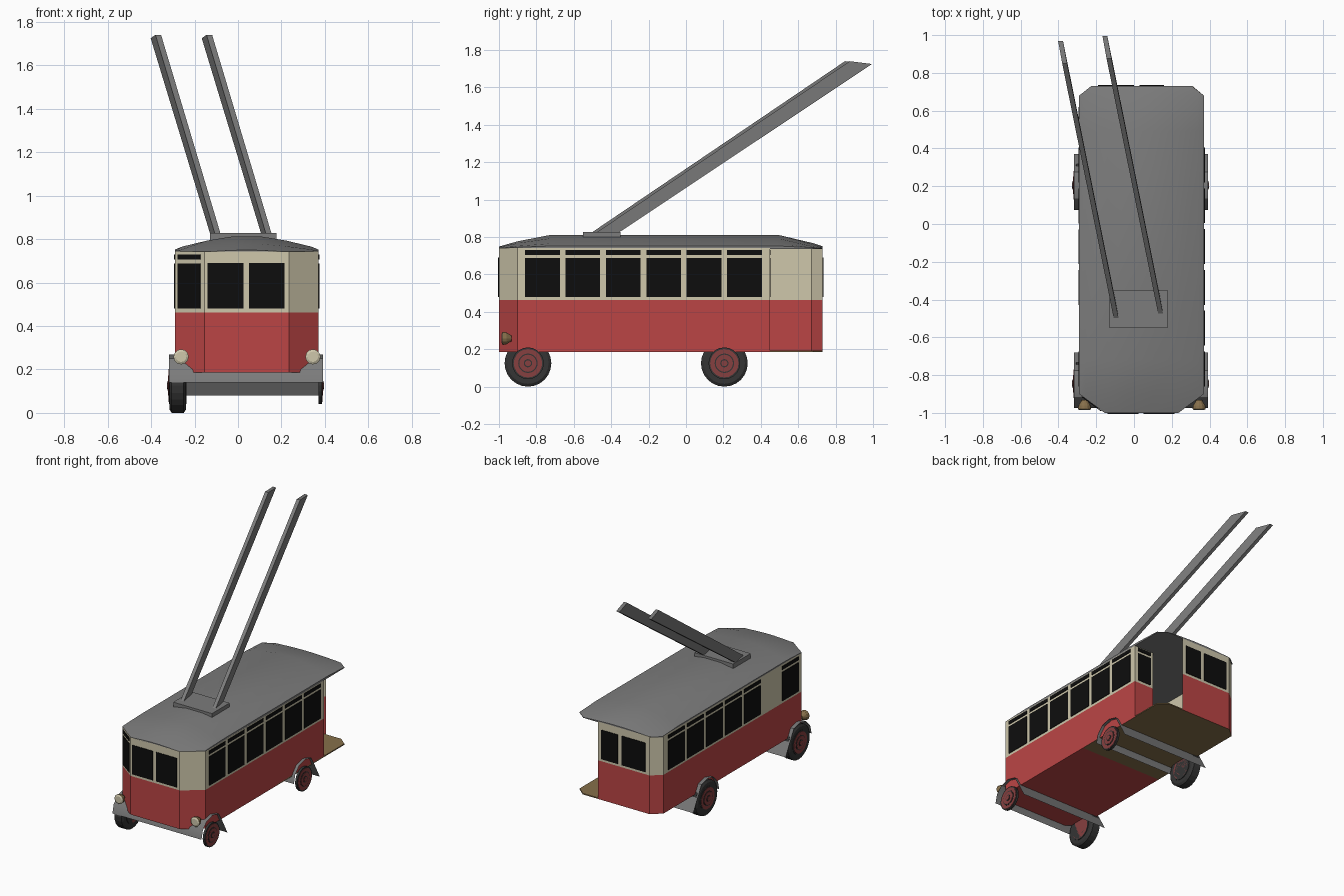
import bpy, bmesh, math
from mathutils import Vector

cube = bpy.data.objects.get("Cube")
if cube:
    bpy.data.objects.remove(cube)


def material(name, r, g, b):
    m = bpy.data.materials.new(name)
    m.use_nodes = True
    m.diffuse_color = (r, g, b, 1)
    bsdf = next(n for n in m.node_tree.nodes if n.type == 'BSDF_PRINCIPLED')
    bsdf.inputs["Base Color"].default_value = (r, g, b, 1)
    bsdf.inputs["Roughness"].default_value = 0.8
    return m


RED = material("body red", 0.5, 0.06, 0.06)
CREAM = material("cream", 0.62, 0.57, 0.41)
GREY = material("roof grey", 0.2, 0.2, 0.2)
BLACK = material("window black", 0.004, 0.004, 0.004)
BROWN = material("floor brown", 0.24, 0.16, 0.07)
TYRE = material("tyre rubber", 0.035, 0.035, 0.035)
HUB = material("hub red", 0.24, 0.05, 0.05)


def build(name, verts, faces, mats, rule=None, fix=True, smooth=False):
    mesh = bpy.data.meshes.new(name)
    mesh.from_pydata(verts, [], faces)
    ob = bpy.data.objects.new(name, mesh)
    bpy.context.collection.objects.link(ob)
    for m in mats:
        mesh.materials.append(m)
    if fix:
        bm = bmesh.new()
        bm.from_mesh(mesh)
        bmesh.ops.recalc_face_normals(bm, faces=bm.faces)
        bm.to_mesh(mesh)
        bm.free()
    if rule:
        for p in mesh.polygons:
            p.material_index = rule(p)
    if smooth:
        bpy.ops.object.select_all(action='DESELECT')
        ob.select_set(True)
        bpy.context.view_layer.objects.active = ob
        bpy.ops.object.shade_smooth_by_angle(angle=math.radians(30))
    return ob


def loft(name, rings, mats, **kw):
    # closed solid through a row of equal rings
    n = len(rings[0])
    verts = [v for r in rings for v in r]
    faces = [(k * n + i, k * n + (i + 1) % n, (k + 1) * n + (i + 1) % n, (k + 1) * n + i)
             for k in range(len(rings) - 1) for i in range(n)]
    faces += [tuple(range(n)), tuple(range(len(verts) - n, len(verts)))]
    return build(name, verts, faces, mats, **kw)


def round_part(name, axis, center, steps, mats, sides=20, **kw):
    # steps are (position along axis, radius)
    rings = []
    for t, r in steps:
        ring = []
        for i in range(sides):
            a = 2 * math.pi * i / sides
            c, s = r * math.cos(a), r * math.sin(a)
            off = (t, c, s) if axis == 'X' else (c, t, s)
            ring.append(Vector(center) + Vector(off))
        rings.append(ring)
    return loft(name, rings, mats, **kw)


MID = 0.04
FLOOR, BELT, EAVE = 0.185, 0.463, 0.742

# Body walls, open at the rear platform
path = [(0.21, 0.45), (0.37, 0.45), (0.37, -0.9), (0.235, -1), (-0.155, -1),
        (-0.29, -0.9), (-0.29, 0.67), (-0.22, 0.73), (0.19, 0.73)]
n = len(path)
verts = [(x, y, z) for z in (FLOOR, BELT, EAVE) for x, y in path]
faces = [(k * n + i + 1, k * n + i, (k + 1) * n + i, (k + 1) * n + i + 1)
         for k in range(2) for i in range(n - 1)]
build("body_walls", verts, faces, [RED, CREAM],
      rule=lambda p: int(p.center.z > BELT), fix=False)


# Windows as thin plates on a wall segment
def window(name, seg, start, width, z0, z1):
    a, b = Vector((*path[seg], 0)), Vector((*path[seg + 1], 0))
    d = (b - a).normalized()
    out = Vector((-d.y, d.x, 0))
    p, q = a + d * start, a + d * (start + width)
    rings = [[v + out * o + Vector((0, 0, z)) for v, z in ((p, z0), (q, z0), (q, z1), (p, z1))]
             for o in (0.001, 0.005)]
    loft(name, rings, [BLACK])


def paned(name, seg, start, width):
    window(name, seg, start, width, 0.48, 0.688)
    window(name + "_vent", seg, start, width, 0.705, 0.73)


for i in range(6):
    paned(f"left_window_{i}", 1, 0.045 + 0.216 * i, 0.185)
for i in (0, 1, 2, 3, 4, 6):
    paned(f"right_window_{i}", 5, 1.57 - 0.05 - 0.216 * i - 0.185, 0.185)
paned("corner_window", 4, 0.02, 0.13)
paned("bulkhead_window", 0, 0.025, 0.11)
for i, s in enumerate((0.02, 0.21)):
    window(f"front_window_{i}", 3, s, 0.165, 0.48, 0.69)
window("rear_window_wide", 7, 0.03, 0.19, 0.48, 0.69)
window("rear_window_narrow", 7, 0.25, 0.13, 0.48, 0.69)

# Floor with brown rear platform
SPLIT = -0.09
front = [(0.37, SPLIT), (0.37, -0.9), (0.235, -1), (-0.155, -1), (-0.29, -0.9), (-0.29, SPLIT)]
rear = [(-0.29, SPLIT), (-0.29, 0.67), (-0.22, 0.73), (0.31, 0.73), (0.37, 0.68), (0.37, SPLIT)]
for name, outline, mat in (("front_floor", front, RED), ("rear_platform", rear, BROWN)):
    loft(name, [[(x, y, z) for x, y in outline] for z in (FLOOR, FLOOR + 0.008)], [mat])

# Arched roof with sloping ends
arch = [(-1, 0), (-1, 0.2), (-0.9, 0.38), (-0.55, 0.75), (-0.2, 1),
        (0.2, 1), (0.55, 0.75), (0.9, 0.38), (1, 0.2), (1, 0)]
stations = [(-1, 0.195, 0.012), (-0.9, 0.33, 0.04), (-0.72, 0.33, 0.075),
            (0.49, 0.33, 0.075), (0.68, 0.33, 0.03), (0.73, 0.267, 0.014)]
loft("roof", [[(MID + u * w, y, EAVE - 0.005 + v * h) for u, v in arch]
              for y, w, h in stations], [GREY], smooth=True)

# Pole base and two leaning poles
base = [(-0.13, -0.55), (0.178, -0.55), (0.178, -0.35), (-0.13, -0.35)]
loft("pole_base", [[(x, y, z) for x, y in base] for z in (0.795, 0.828)], [GREY])
for i in range(2):
    dx, dy = 0.235 * i, 0.025 * i
    rings = []
    for x, y, z, drop in ((-0.105, -0.51, 0.82, 0), (-0.38, 0.85, 1.74, 0.015)):
        x, y = x + dx, y + dy
        rings.append([(x, y, z), (x + 0.026, y, z),
                      (x + 0.004, y + 0.12, z - drop), (x - 0.022, y + 0.12, z - drop)])
    loft(f"trolley_pole_{i}", rings, [GREY])

# Mudguards spanning both wheels, with wheels and hubs
guard = [(-0.13, 0.14), (-0.115, 0.2), (-0.07, 0.25), (0, 0.268),
         (0.07, 0.25), (0.11, 0.18), (0.165, 0.08)]
for end, yc in (("front", -0.845), ("rear", 0.205)):
    verts = [(x, yc + dy, z) for x in (-0.317, 0.392) for dy, z in guard]
    g = len(guard)
    build(f"{end}_mudguard", verts, [(i, i + 1, g + i + 1, g + i) for i in range(g - 1)],
          [GREY], fix=False, smooth=True)
    c = (0, yc, 0.125)
    round_part(f"{end}_right_tyre", 'X', c, [(-0.315, 0.11), (-0.305, 0.125),
               (-0.25, 0.125), (-0.24, 0.11)], [TYRE], sides=24)
    for side, inner, outer in (("right", -0.236, -0.317), ("left", 0.37, 0.386)):
        s = 1 if outer > 0 else -1
        for k, (r, m) in enumerate(((0.085, TYRE), (0.076, HUB), (0.052, TYRE),
                                    (0.046, HUB), (0.022, TYRE), (0.016, HUB))):
            round_part(f"{end}_{side}_hub_{k}", 'X', c,
                       [(inner, r), (outer + s * 0.002 * k, r)], [m])

# Headlamps: brass bowls with cream lenses
for side, x in (("right", -0.262), ("left", 0.345)):
    round_part(f"{side}_headlamp", 'Y', (x, 0, 0.258),
               [(-0.98, 0.035), (-0.96, 0.032), (-0.932, 0.014)], [BROWN], sides=12)
    round_part(f"{side}_lens", 'Y', (x, 0, 0.258),
               [(-0.986, 0.024), (-0.98, 0.035)], [CREAM], sides=12)
